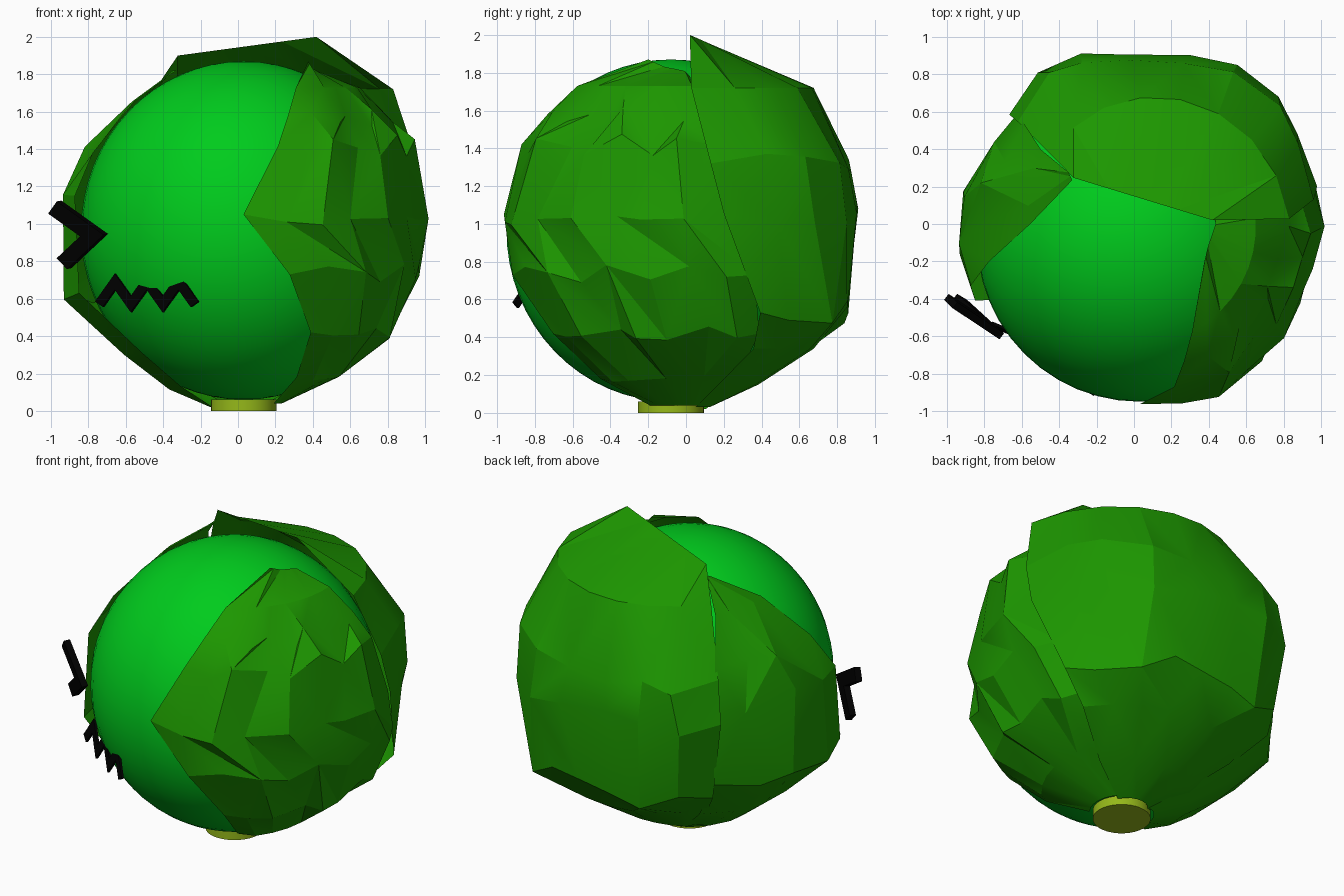
import bpy, bmesh, math, random
from mathutils import Vector

random.seed(4)
cube = bpy.data.objects.get("Cube")
if cube:
    bpy.data.objects.remove(cube, do_unlink=True)

HEART_CENTRE = Vector((0.03, -0.08, 0.965))
HEART_SIZE = Vector((0.87, 0.87, 0.905))


def material(name, rgb):
    mat = bpy.data.materials.new(name)
    mat.use_nodes = True
    colour = (*rgb, 1)
    mat.diffuse_color = colour
    mat.node_tree.nodes["Principled BSDF"].inputs["Base Color"].default_value = colour
    return mat


leaf_green = material("leaf green", (0.012, 0.31, 0))
heart_green = material("bright heart green", (0, 0.6, 0.012))
stem_yellow = material("stem yellow green", (0.3, 0.48, 0.01))
face_black = material("black", (0, 0, 0))


def finish(bm, name, mat, angle=None):
    """Turn a bmesh into a named, coloured object."""
    mesh = bpy.data.meshes.new(name)
    bm.to_mesh(mesh)
    bm.free()
    mesh.materials.append(mat)
    obj = bpy.data.objects.new(name, mesh)
    bpy.context.collection.objects.link(obj)
    if angle:
        bpy.ops.object.select_all(action="DESELECT")
        bpy.context.view_layer.objects.active = obj
        obj.select_set(True)
        bpy.ops.object.shade_smooth_by_angle(angle=math.radians(angle))
    return obj


def lerp(a, b, t):
    return a + (b - a) * t


def polar(angle, radius, z):
    a = math.radians(angle)
    return Vector((0.03 + radius * math.cos(a), radius * math.sin(a), z))


def outside_heart(p, factor):
    """Push a point out until it clears the heart."""
    offset = p - HEART_CENTRE
    size = Vector([o / s for o, s in zip(offset, HEART_SIZE)]).length
    return HEART_CENTRE + offset * max(1, factor / size)


def leaf(name, rows, folds, tip_drop):
    """Crumpled sheet; each row is height, start angle and radius, end angle and radius.
    Folds push each column in or out; the last row is a straight lip."""
    bm = bmesh.new()
    columns = len(folds) - 1
    grid = []
    for i, (z, a0, r0, a1, r1) in enumerate(rows):
        line = []
        for c, fold in enumerate(folds):
            t = c / columns
            inner = 0 < c < columns
            if i == len(rows) - 1:
                p = polar(a0, r0, z).lerp(polar(a1, r1, z - tip_drop), t)
            else:
                angle, radius, height = lerp(a0, a1, t), lerp(r0, r1, t), z
                if inner and 0.4 < z < 1.6:
                    angle += random.uniform(-3, 3)
                    radius += fold + random.uniform(-0.015, 0.015)
                    height += random.uniform(-0.06, 0.06)
                p = polar(angle, radius, height)
            line.append(bm.verts.new(outside_heart(p, 1.045 if inner else 1.02)))
        grid.append(line)
    for i in range(len(rows) - 1):
        for c in range(columns):
            a, b = grid[i][c], grid[i][c + 1]
            d, e = grid[i + 1][c], grid[i + 1][c + 1]
            if (i + c) % 2:
                bm.faces.new((a, b, e))
                bm.faces.new((a, e, d))
            else:
                bm.faces.new((a, b, d))
                bm.faces.new((b, e, d))
    return finish(bm, name, leaf_green, 20)


def stroke(name, path, width, start, slope, lean, depth):
    """Mitred zigzag bar on a plane through start, turned sideways and leaning."""
    pts = [Vector(p) for p in path]
    origin = Vector(start)
    normal = Vector((slope, -1, lean)).normalized() * depth / 2
    bm = bmesh.new()
    rings = []
    for i, p in enumerate(pts):
        sides = []
        if i > 0:
            sides.append((p - pts[i - 1]).normalized())
        if i < len(pts) - 1:
            sides.append((pts[i + 1] - p).normalized())
        normals = [Vector((-s.y, s.x)) for s in sides]
        miter = sum(normals, Vector((0, 0))).normalized()
        miter *= width / 2 / miter.dot(normals[0])
        ring = []
        for side, face in ((1, 1), (-1, 1), (-1, -1), (1, -1)):
            q = p + miter * side
            y = origin.y + slope * (q.x - origin.x) + lean * (q.y - origin.z)
            ring.append(bm.verts.new(Vector((q.x, y, q.y)) + normal * face))
        rings.append(ring)
    for a, b in zip(rings, rings[1:]):
        for k in range(4):
            n = (k + 1) % 4
            bm.faces.new((a[k], a[n], b[n], b[k]))
    bm.faces.new(rings[0])
    bm.faces.new(rings[-1])
    bmesh.ops.recalc_face_normals(bm, faces=bm.faces)
    return finish(bm, name, face_black)


# Round heart of the cabbage
bm = bmesh.new()
bmesh.ops.create_uvsphere(bm, u_segments=48, v_segments=32, radius=1)
bmesh.ops.scale(bm, vec=HEART_SIZE, verts=bm.verts)
bmesh.ops.translate(bm, vec=HEART_CENTRE, verts=bm.verts)
finish(bm, "heart", heart_green, 60)

# Cut stem
bm = bmesh.new()
bmesh.ops.create_cone(bm, cap_ends=True, segments=32, radius1=0.175, radius2=0.175, depth=0.06)
bmesh.ops.translate(bm, vec=(0.03, -0.08, 0.03), verts=bm.verts)
finish(bm, "stem", stem_yellow, 40)

# Outer leaves
leaf("left_leaf", [
    (0.04, -50, 0.25, 40, 0.15),
    (0.2, -58, 0.52, 34, 0.5),
    (0.42, -63, 0.79, 29, 0.8),
    (0.73, -75, 0.95, 23, 0.93),
    (1.05, -90, 0.96, 13, 0.95),
    (1.42, -78, 0.89, 9, 0.87),
    (1.58, -72, 0.77, 6, 0.77),
    (1.73, -64, 0.64, 3, 0.62),
    (1.87, -30, 0.4, 3, 0.4)],
    [0, 0.01, 0.05, -0.03, 0.03, 0, 0, 0.03, 0], 0.1)
leaf("back_leaf", [
    (0.03, 20, 0.15, 150, 0.1),
    (0.15, 24, 0.42, 145, 0.35),
    (0.34, 28, 0.76, 140, 0.6),
    (0.53, 25, 0.93, 138, 0.83),
    (1.05, 12, 0.97, 140, 0.91),
    (1.32, 8, 0.94, 140, 0.85),
    (1.72, 2, 0.8, 142, 0.6),
    (2.0, 3, 0.39, 145, 0.43)],
    [0, 0.01, 0.06, 0.04, -0.01, -0.02, 0.03, 0.07, 0], 0.1)
leaf("right_leaf", [
    (0.02, 120, 0.12, 215, 0.2),
    (0.14, 130, 0.35, 218, 0.42),
    (0.32, 135, 0.6, 216, 0.66),
    (0.63, 138, 0.86, 205, 0.97),
    (1.15, 138, 0.88, 200, 0.96),
    (1.38, 139, 0.82, 194, 0.83),
    (1.65, 143, 0.66, 180, 0.58),
    (1.82, 144, 0.47, 147, 0.43)],
    [0, -0.02, 0.04, 0.02, 0], 0)

# Face
stroke("eye", [(-0.98, 1.09), (-0.77, 0.94), (-0.93, 0.79)], 0.08,
       (-0.72, -0.59, 0.94), -0.77, -0.15, 0.04)
mouth = [(-0.74 + 0.085 * i, 0.69 if i % 2 else 0.57) for i in range(7)]
stroke("mouth", mouth, 0.05, (-0.23, -0.9, 0.58), -0.7, 0.2, 0.015)
